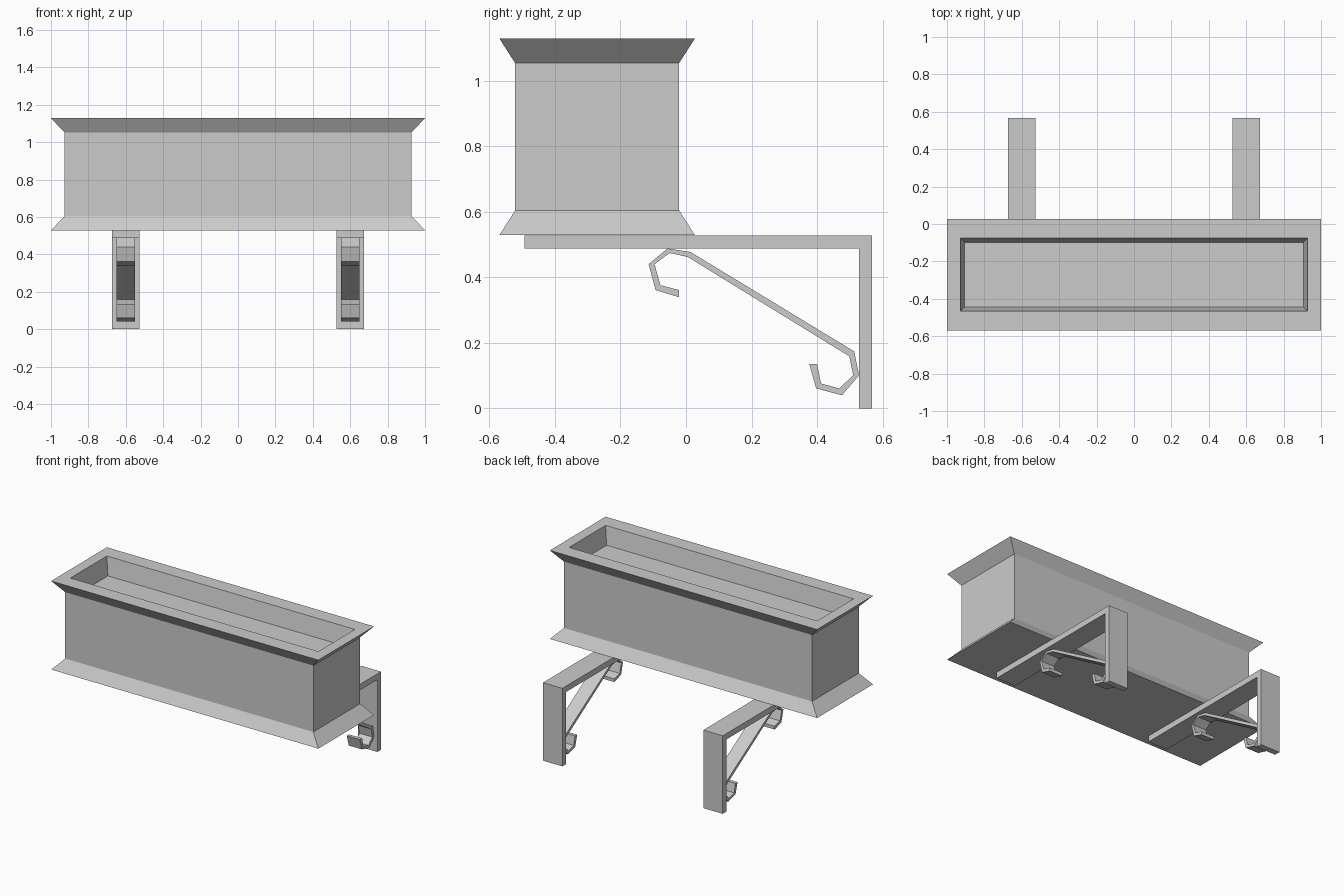
import bpy, bmesh

if "Cube" in bpy.data.objects:
    bpy.data.objects.remove(bpy.data.objects["Cube"])


def finish(name, bm):
    bmesh.ops.recalc_face_normals(bm, faces=bm.faces)
    mesh = bpy.data.meshes.new(name)
    bm.to_mesh(mesh)
    bm.free()
    obj = bpy.data.objects.new(name, mesh)
    bpy.context.collection.objects.link(obj)
    return obj


def extrude_yz(name, pieces, cx, width):
    """Extrude closed (y, z) outlines along x, built from quads side by side."""
    bm = bmesh.new()
    for left, right in pieces:
        rows = []
        for (a, b) in zip(left, right):
            rows.append([bm.verts.new((cx + s * width / 2, *p))
                         for p, s in ((a, -1), (b, -1), (b, 1), (a, 1))])
        for r0, r1 in zip(rows, rows[1:]):
            for i in range(4):
                j = (i + 1) % 4
                bm.faces.new((r0[i], r0[j], r1[j], r1[i]))
        bm.faces.new(rows[0])
        bm.faces.new(rows[-1])
    return finish(name, bm)


# Planter box: stacked rectangular loops (half x, half y, z), outside then inside
CY = -0.271
loops = [(1.0, 0.298, 0.529), (0.928, 0.25, 0.604), (0.928, 0.25, 1.053),
         (1.0, 0.298, 1.128), (0.928, 0.195, 1.128), (0.905, 0.173, 1.008)]
bm = bmesh.new()
rings = [[bm.verts.new((sx * hx, CY + sy * hy, z))
          for sx, sy in ((-1, -1), (1, -1), (1, 1), (-1, 1))]
         for hx, hy, z in loops]
for r0, r1 in zip(rings, rings[1:]):
    for i in range(4):
        j = (i + 1) % 4
        bm.faces.new((r0[i], r0[j], r1[j], r1[i]))
bm.faces.new(rings[0])   # underside
bm.faces.new(rings[-1])  # soil level
finish("planter_box", bm)

# L-shaped bracket: outer and inner edge
arm_outer = [(-0.493, 0.528), (0.568, 0.528), (0.568, 0.0)]
arm_inner = [(-0.493, 0.488), (0.528, 0.488), (0.528, 0.0)]

# Scrolled brace: both edges of the bent flat bar
scroll_outer = [(-.021, .339), (-.093, .361), (-.114, .440), (-.056, .488), (.014, .477),
                (.513, .174), (.528, .101), (.476, .040), (.397, .061), (.376, .135)]
scroll_inner = [(-.021, .361), (-.078, .376), (-.096, .440), (-.050, .474), (.005, .462),
                (.498, .159), (.510, .101), (.467, .061), (.412, .076), (.400, .135)]

for side, x in (("left", -0.6), ("right", 0.6)):
    extrude_yz(f"bracket_{side}", [(arm_outer, arm_inner)], x, 0.145)
    extrude_yz(f"scroll_brace_{side}", [(scroll_outer, scroll_inner)], x, 0.098)
